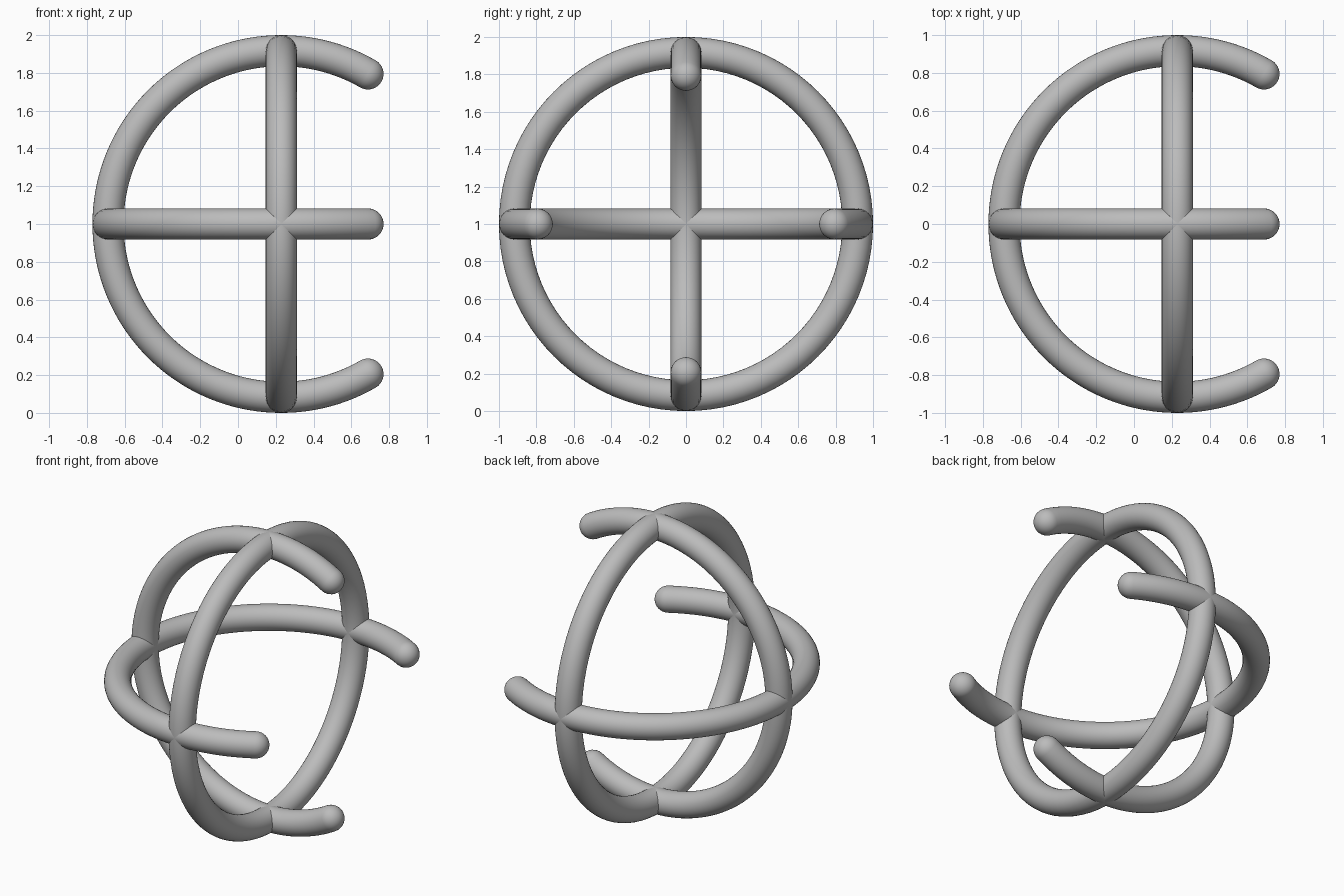
import bpy
import bmesh
from math import pi, sin, cos, radians
from mathutils import Vector, Matrix

MAJOR, TUBE = 0.9175, 0.0825
END = radians(60)                      # open arcs stop this far from +x
CENTRE = Vector((MAJOR * cos(END) / 2, 0, 1))
SIDES, STEPS, CAP = 32, 96, 8

old = bpy.data.objects.get("Cube")
if old:
    bpy.data.objects.remove(old, do_unlink=True)

grey = bpy.data.materials.new("plain grey")
grey.use_nodes = True
colour = (0.5, 0.5, 0.5, 1)
grey.diffuse_color = colour
grey.node_tree.nodes["Principled BSDF"].inputs["Base Color"].default_value = colour


def arc_stations(start, stop):
    """Centre, outward direction and tube radius along an arc in the XY plane."""
    for i in range(STEPS + 1):
        a = start + (stop - start) * i / STEPS
        out = Vector((cos(a), sin(a), 0))
        yield out * MAJOR, out, TUBE


def cap_stations(angle, sign):
    """Hemisphere rings running on past an arc end, from the base outward."""
    out = Vector((cos(angle), sin(angle), 0))
    along = Vector((-sin(angle), cos(angle), 0)) * sign
    for i in range(1, CAP):
        t = pi / 2 * i / CAP
        yield out * MAJOR + along * TUBE * sin(t), out, TUBE * cos(t)


def make_tube(name, start, stop, closed, rotation):
    bm = bmesh.new()
    stations = list(arc_stations(start, stop))
    if closed:
        stations.pop()
    else:
        stations = (list(cap_stations(start, -1))[::-1] + stations
                    + list(cap_stations(stop, 1)))
    up = Vector((0, 0, 1))
    rings = []
    for centre, out, radius in stations:
        angles = [2 * pi * k / SIDES for k in range(SIDES)]
        rings.append([bm.verts.new(centre + radius * (out * cos(a) + up * sin(a)))
                      for a in angles])
    pairs = list(zip(rings, rings[1:]))
    if closed:
        pairs.append((rings[-1], rings[0]))
    for r, s in pairs:
        for k in range(SIDES):
            n = (k + 1) % SIDES
            bm.faces.new((r[k], r[n], s[n], s[k]))
    # Close the rounded ends with a fan to the pole
    if not closed:
        for ring, angle, sign in ((rings[0], start, -1), (rings[-1], stop, 1)):
            tip = Vector((cos(angle), sin(angle), 0)) * MAJOR
            tip += Vector((-sin(angle), cos(angle), 0)) * sign * TUBE
            pole = bm.verts.new(tip)
            for k in range(SIDES):
                bm.faces.new((ring[k], ring[(k + 1) % SIDES], pole))
    bmesh.ops.recalc_face_normals(bm, faces=bm.faces)
    bm.transform(Matrix.Translation(CENTRE) @ rotation)
    for f in bm.faces:
        f.smooth = True
    mesh = bpy.data.meshes.new(name)
    bm.to_mesh(mesh)
    bm.free()
    mesh.materials.append(grey)
    bpy.context.collection.objects.link(bpy.data.objects.new(name, mesh))


# Full ring across x, then the two open arcs facing +x
make_tube("closed_ring", 0, 2 * pi, True, Matrix.Rotation(pi / 2, 4, "Y"))
make_tube("horizontal_arc", END, 2 * pi - END, False, Matrix.Identity(4))
make_tube("vertical_arc", END, 2 * pi - END, False, Matrix.Rotation(pi / 2, 4, "X"))
